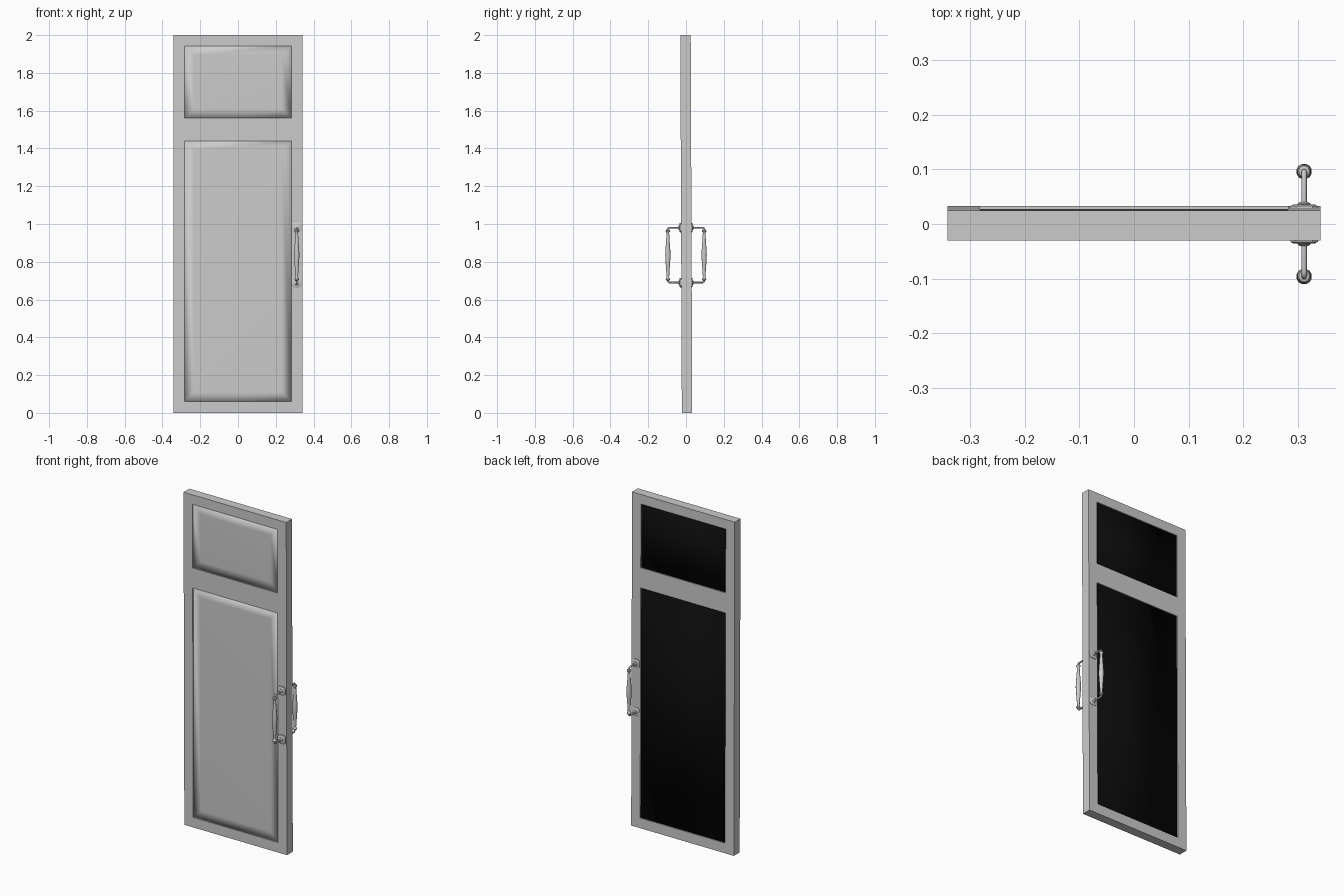
import bpy, bmesh, math
from mathutils import Vector, Matrix

if "Cube" in bpy.data.objects:
    bpy.data.objects.remove(bpy.data.objects["Cube"])

HALF = 0.0275                      # half the leaf thickness


def lean(z):                       # the leaf leans very slightly towards the front
    return 0.0055 - 0.004 * z


def finish(name, bm, smooth=None, leaning=False):
    if leaning:
        for v in bm.verts:
            v.co.y += lean(v.co.z)
    bmesh.ops.recalc_face_normals(bm, faces=bm.faces)
    me = bpy.data.meshes.new(name)
    bm.to_mesh(me)
    bm.free()
    ob = bpy.data.objects.new(name, me)
    bpy.context.collection.objects.link(ob)
    if smooth:
        bpy.ops.object.select_all(action='DESELECT')
        ob.select_set(True)
        bpy.context.view_layer.objects.active = ob
        bpy.ops.object.shade_smooth_by_angle(angle=math.radians(smooth))
    return ob


def lathe(bm, profile, origin, axis, sides):
    """Spin (radius, height) points about an axis through origin."""
    rot = Vector((0, 0, 1)).rotation_difference(Vector(axis)).to_matrix()
    rings = []
    for r, h in profile:
        rings.append([bm.verts.new(Vector(origin) + rot @ Vector((
            r * math.cos(2 * math.pi * (i + .5) / sides),
            r * math.sin(2 * math.pi * (i + .5) / sides), h))) for i in range(sides)])
    for a, b in zip(rings, rings[1:]):
        for i in range(sides):
            j = (i + 1) % sides
            bm.faces.new((a[i], a[j], b[j], b[i]))
    bm.faces.new(rings[0][::-1])
    bm.faces.new(rings[-1])


# Door frame: a grid of cells with two openings, extruded to thickness
xs = [-0.341, -0.282, 0.282, 0.341]
zs = [0, 0.06, 1.44, 1.56, 1.943, 2.0]
bm = bmesh.new()
grid = [[bm.verts.new((x, -HALF, z)) for x in xs] for z in zs]
for r in range(5):
    for c in range(3):
        if c == 1 and r in (1, 3):
            continue
        bm.faces.new((grid[r][c], grid[r][c + 1], grid[r + 1][c + 1], grid[r + 1][c]))
ext = bmesh.ops.extrude_face_region(bm, geom=bm.faces[:])
for v in ext['geom']:
    if isinstance(v, bmesh.types.BMVert):
        v.co.y = HALF
finish('door_frame', bm, leaning=True)

# Panels: softly raised on the front, plain and dark on the back
dark = bpy.data.materials.new('dark_backing')
dark.diffuse_color = (0.003, 0.003, 0.003, 1)
dark.use_nodes = True
dark.node_tree.nodes["Principled BSDF"].inputs["Base Color"].default_value = dark.diffuse_color
grey = bpy.data.materials.new('panel_grey')
grey.diffuse_color = (0.8, 0.8, 0.8, 1)
grey.use_nodes = True
grey.node_tree.nodes["Principled BSDF"].inputs["Base Color"].default_value = grey.diffuse_color
for name, z0, z1 in (('lower_panel', zs[1], zs[2]), ('upper_panel', zs[3], zs[4])):
    bm = bmesh.new()
    size = (xs[2] - xs[1], 2 * HALF - 0.012, z1 - z0)
    bmesh.ops.create_cube(bm, size=1, matrix=Matrix.Translation((0, 0, (z0 + z1) / 2))
                          @ Matrix.Diagonal((*size, 1)))
    bm.normal_update()
    front = [f for f in bm.faces if f.normal.y < -.9]
    for f in bm.faces:
        if f.normal.y > .9:
            f.material_index = 1
    bmesh.ops.inset_region(bm, faces=front, thickness=0.07, depth=0.002)
    ob = finish(name, bm, smooth=95, leaning=True)
    ob.data.materials.append(grey)
    ob.data.materials.append(dark)

# Pull handles, one on each face
HX, Z0, Z1, REACH = 0.311, 0.690, 0.981, 0.096
ZM = (Z0 + Z1) / 2
half_grip = [(0.006, 0.136), (0.010, 0.134), (0.0125, 0.128), (0.010, 0.122),
             (0.007, 0.118), (0.0075, 0.110), (0.010, 0.070), (0.013, 0.030), (0.0145, 0)]
grip = [(r, -h) for r, h in half_grip] + [(r, h) for r, h in half_grip[-2::-1]]

for side, s in (('front', -1), ('back', 1)):
    # turned grip
    bm = bmesh.new()
    lathe(bm, grip, (HX, s * REACH, ZM), (0, 0, 1), 12)
    finish(side + '_handle_grip', bm, smooth=40)
    for end, z, d in (('lower', Z0, 1), ('upper', Z1, -1)):
        # square plate with clipped corners and a rounded rim
        bm = bmesh.new()
        base = s * HALF + lean(z) - s * 0.002
        outline = [(.025, .015), (.015, .025), (-.015, .025), (-.025, .015),
                   (-.025, -.015), (-.015, -.025), (.015, -.025), (.025, -.015)]
        tip = s * 0.0355
        rings = [[bm.verts.new((HX + x * k, y, z + w * k)) for x, w in outline]
                 for k, y in ((1, base), (1, tip - s * .003), (.8, tip))]
        for a, b in zip(rings, rings[1:]):
            for i in range(8):
                j = (i + 1) % 8
                bm.faces.new((a[i], a[j], b[j], b[i]))
        bm.faces.new(rings[0])
        bm.faces.new(rings[-1])
        # round boss where the arm meets the plate
        lathe(bm, [(.013, 0), (.012, .003), (.007, .006)], (HX, tip - s * .001, z), (0, s, 0), 12)
        finish(f'{side}_{end}_handle_plate', bm, smooth=30)

        # bent arm from the plate to the grip
        cu = bpy.data.curves.new(f'{side}_{end}_handle_arm', 'CURVE')
        cu.dimensions = '3D'
        cu.bevel_depth = 0.005
        cu.bevel_resolution = 1
        cu.use_fill_caps = True
        pts = [(s * .032, z), (s * (REACH - .009), z)]
        for a in (30, 60, 90):
            t = math.radians(a)
            pts.append((s * (REACH - .009 + .009 * math.sin(t)), z + d * .009 * (1 - math.cos(t))))
        pts.append((s * REACH, z + d * .014))
        sp = cu.splines.new('POLY')
        sp.points.add(len(pts) - 1)
        for p, (y, h) in zip(sp.points, pts):
            p.co = (HX, y, h, 1)
        sp.use_smooth = True
        bpy.context.collection.objects.link(bpy.data.objects.new(cu.name, cu))
